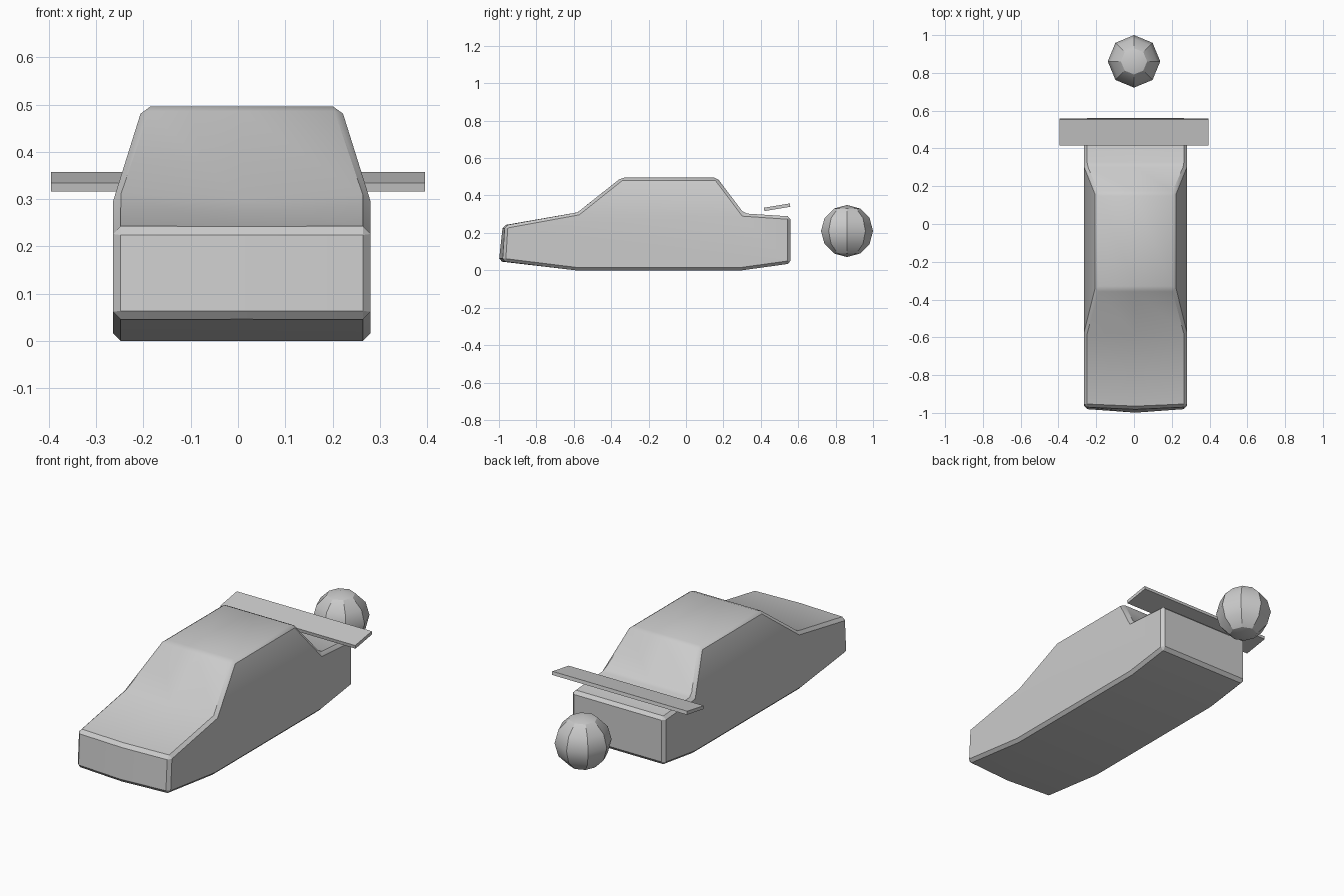
import bpy, bmesh, math
from mathutils import Matrix

cube = bpy.data.objects.get("Cube")
if cube:
    bpy.data.objects.remove(cube)

grey = bpy.data.materials.new("plain_grey")
grey.use_nodes = True
colour = (0.6, 0.6, 0.6, 1)
grey.diffuse_color = colour
grey.node_tree.nodes["Principled BSDF"].inputs["Base Color"].default_value = colour


def add_part(name, bm):
    """Turn a bmesh into a grey object, smooth across shallow edges only."""
    bmesh.ops.recalc_face_normals(bm, faces=bm.faces)
    mesh = bpy.data.meshes.new(name)
    bm.to_mesh(mesh)
    bm.free()
    obj = bpy.data.objects.new(name, mesh)
    bpy.context.collection.objects.link(obj)
    mesh.materials.append(grey)
    bpy.ops.object.select_all(action='DESELECT')
    obj.select_set(True)
    bpy.context.view_layer.objects.active = obj
    bpy.ops.object.shade_smooth_by_angle(angle=math.radians(30))
    return obj


# Car body: outline of (y, z, half width, centre y shift, centre z shift)
WIDE, ROOF, MIDDLE = 0.272, 0.209, 0.008
outline = [
    (-0.980, 0.048, WIDE, -0.020, 0),      # nose bottom
    (-0.590, 0.000, WIDE, 0, 0),           # floor front
    (0.300, 0.000, WIDE, 0, 0),            # floor rear
    (0.560, 0.036, WIDE, 0, 0),            # tail bottom
    (0.560, 0.288, WIDE, 0, 0),            # tail top
    (0.310, 0.304, WIDE, 0, 0),            # rear window base
    (0.165, 0.496, ROOF, 0, 0),            # roof rear
    (-0.345, 0.496, ROOF, 0, 0),           # roof front
    (-0.580, 0.310, WIDE, 0, -0.009),      # windscreen base
    (-0.968, 0.240, WIDE, -0.012, 0),      # bonnet front
]
bm = bmesh.new()
columns = []
for side in (-1, 0, 1):
    columns.append([
        bm.verts.new((MIDDLE + side * w, y + (0 if side else dy), z + (0 if side else dz)))
        for y, z, w, dy, dz in outline])
count = len(outline)
for a, b in zip(columns, columns[1:]):
    for i in range(count):
        j = (i + 1) % count
        bm.faces.new((a[i], a[j], b[j], b[i]))
for col in (columns[0], columns[2]):
    bm.faces.new(col[0:6] + col[8:10])     # lower flank
    bm.faces.new(col[5:9])                 # cabin side
bmesh.ops.recalc_face_normals(bm, faces=bm.faces)
corners = [e for e in bm.edges if e.calc_face_angle() > math.radians(30)]
bmesh.ops.bevel(bm, geom=corners, offset=0.016, segments=1,
                affect='EDGES', clamp_overlap=True)
add_part("car_body", bm)

# Rear wing: tilted plate
bm = bmesh.new()
bmesh.ops.create_cube(bm, size=1)
bm.transform(Matrix.Translation((0, 0.487, 0.337))
             @ Matrix.Rotation(math.radians(9.5), 4, 'X')
             @ Matrix.Diagonal((0.79, 0.14, 0.018, 1)))
add_part("rear_wing", bm)

# Ball behind the car
bm = bmesh.new()
bmesh.ops.create_uvsphere(bm, u_segments=8, v_segments=6, radius=0.139)
bm.transform(Matrix.Translation((0, 0.861, 0.21)))
add_part("trailing_ball", bm)
